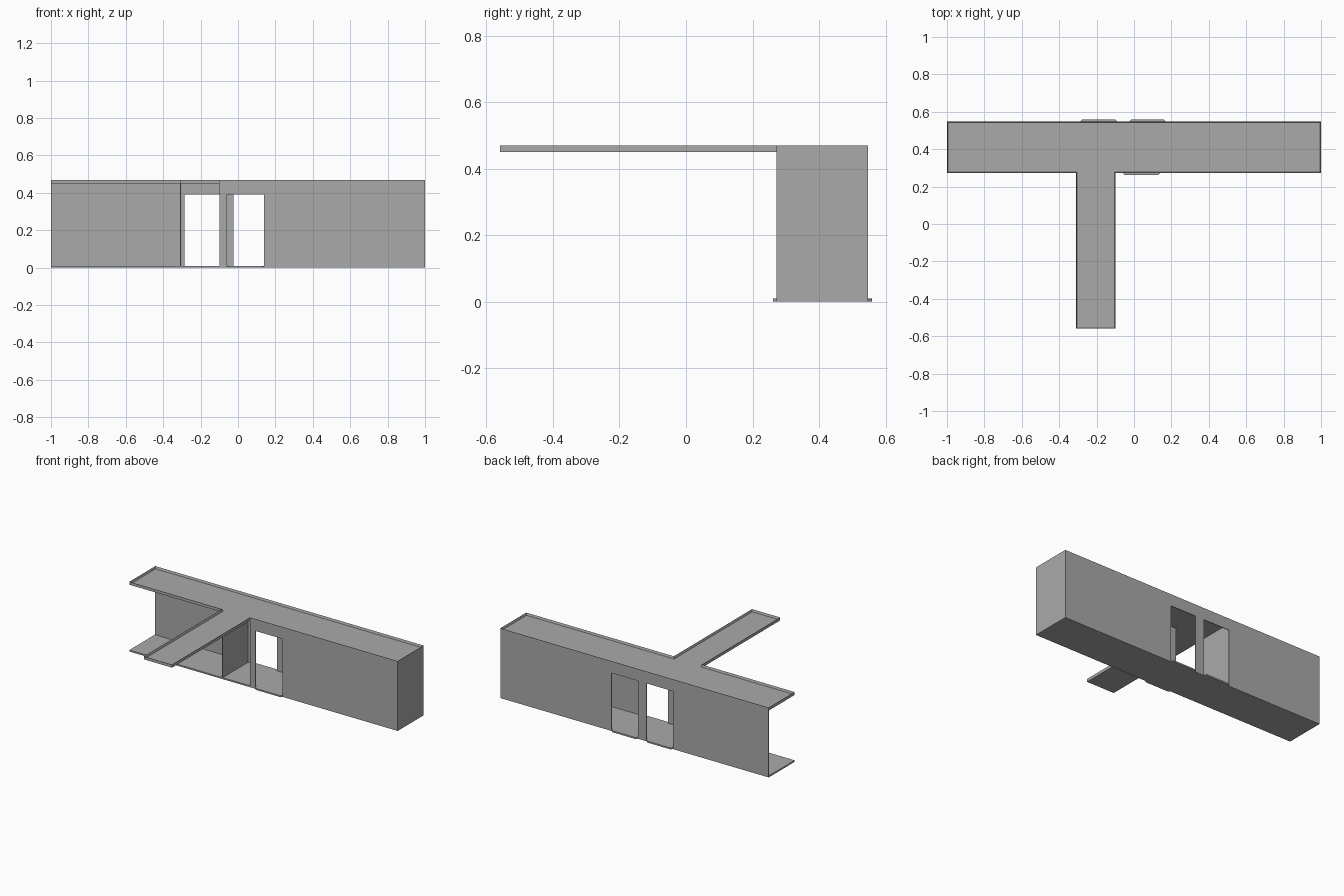
import bpy
import bmesh
from mathutils import Vector

if "Cube" in bpy.data.objects:
    bpy.data.objects.remove(bpy.data.objects["Cube"], do_unlink=True)

grey = bpy.data.materials.new("plain grey")
grey.use_nodes = True
colour = (0.4, 0.4, 0.4, 1)
grey.diffuse_color = colour
grey.node_tree.nodes["Principled BSDF"].inputs["Base Color"].default_value = colour

FRONT, BACK = 0.272, 0.548      # outer faces of the long walls
TIP = -0.56                     # far end of the walkway canopy
FLOOR, EAVES, TOP = 0.01, 0.45, 0.47
DOOR = 0.39
WALL = 0.005
PASS_L, PASS_R = -0.31, -0.10   # sides of the passage


def prism(name, outline, to_3d, push, tray=0):
    """Extrude a flat outline; optionally sink its top to leave a thin rim."""
    bm = bmesh.new()
    base = bm.faces.new([bm.verts.new(to_3d(*p)) for p in outline])
    grown = bmesh.ops.extrude_face_region(bm, geom=[base], use_keep_orig=True)["geom"]
    bmesh.ops.translate(bm, vec=Vector(push),
                        verts=[v for v in grown if isinstance(v, bmesh.types.BMVert)])
    bmesh.ops.recalc_face_normals(bm, faces=bm.faces)
    if tray:
        top = max(bm.faces, key=lambda f: f.calc_center_median().z)
        bmesh.ops.inset_region(bm, faces=[top], thickness=WALL, use_even_offset=True)
        bmesh.ops.translate(bm, vec=(0, 0, -tray), verts=top.verts)
    mesh = bpy.data.meshes.new(name)
    bm.to_mesh(mesh)
    bm.free()
    mesh.materials.append(grey)
    obj = bpy.data.objects.new(name, mesh)
    bpy.context.collection.objects.link(obj)
    return obj


def slab(name, outline, z, height, tray=0):
    return prism(name, outline, lambda x, y: (x, y, z), (0, 0, height), tray)


def long_wall(name, x0, x1, y, doors):
    """Wall along x with doorways notched up from the floor."""
    pts = [(x0, FLOOR)]
    for a, b in doors:
        pts += [(a, FLOOR), (a, DOOR), (b, DOOR), (b, FLOOR)]
    pts += [(x1, FLOOR), (x1, EAVES), (x0, EAVES)]
    return prism(name, pts, lambda x, z: (x, y, z), (0, WALL, 0))


def cross_wall(name, x):
    pts = [(FRONT, FLOOR), (BACK, FLOOR), (BACK, EAVES), (FRONT, EAVES)]
    return prism(name, pts, lambda y, z: (x, y, z), (WALL, 0, 0))


def sill(name, a, b, y, out):
    """Doorstep with chamfered outer corners."""
    c = abs(out)
    return slab(name, [(a, y), (b, y), (b - c, y + out), (a + c, y + out)], 0, FLOOR)


# Floor and T-shaped roof tray
slab("floor", [(-1, FRONT), (1, FRONT), (1, BACK), (-1, BACK)], 0, FLOOR)
slab("roof", [(-1, FRONT), (PASS_L, FRONT), (PASS_L, TIP), (PASS_R, TIP),
              (PASS_R, FRONT), (1, FRONT), (1, BACK), (-1, BACK)],
     EAVES, TOP - EAVES, tray=0.015)

# Walls
front_door = (-0.06, 0.14)
back_doors = [(-0.287, -0.09), (-0.025, 0.17)]
long_wall("front_wall", PASS_R, 1, FRONT, [front_door])
long_wall("back_wall", -1, 1, BACK - WALL, back_doors)
cross_wall("end_wall", 1 - WALL)
cross_wall("partition_wall", PASS_L)

# Doorsteps
sill("front_doorstep", *front_door, FRONT, -0.011)
for i, (a, b) in enumerate(back_doors):
    sill(f"back_doorstep_{i + 1}", a, b, BACK, 0.012)
